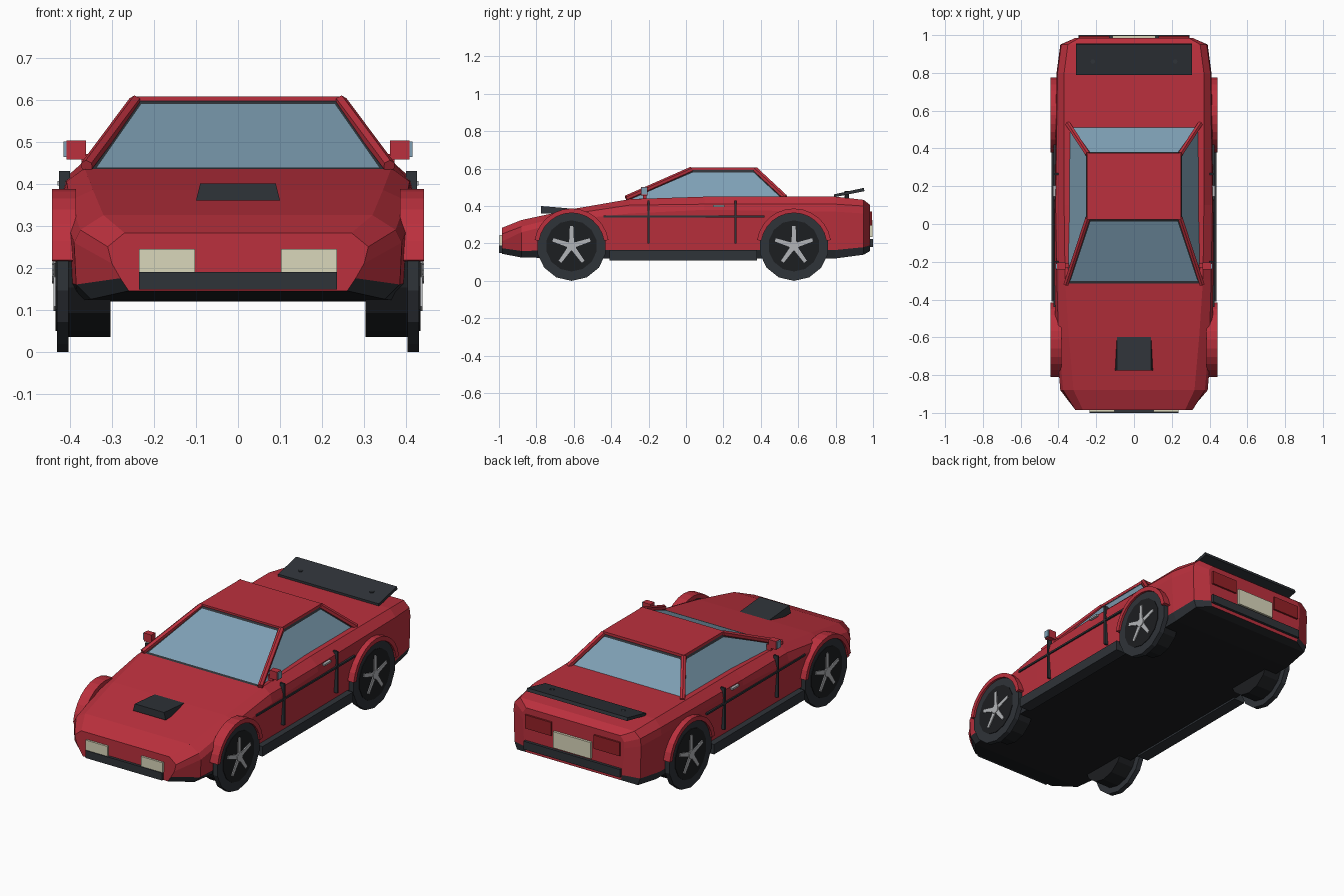
import bpy, bmesh
from math import sin, cos, pi, radians
from mathutils import Vector, Matrix

if "Cube" in bpy.data.objects:
    bpy.data.objects.remove(bpy.data.objects["Cube"])


def material(name, r, g, b):
    m = bpy.data.materials.new(name)
    m.diffuse_color = (r, g, b, 1)
    m.use_nodes = True
    m.node_tree.nodes["Principled BSDF"].inputs["Base Color"].default_value = m.diffuse_color
    return m


RED = material("red_paint", 0.50, 0.03, 0.047)
BLACK = material("black_trim", 0.028, 0.033, 0.04)
UNDER = material("underside_black", 0.012, 0.013, 0.015)
GLASS = material("window_glass", 0.21, 0.35, 0.46)
SILVER = material("silver", 0.45, 0.46, 0.48)
CREAM = material("lamp_cream", 0.70, 0.68, 0.50)
LAMP = material("tail_lamp_red", 0.30, 0.015, 0.02)


def finish(name, bm, mats, mirror=False):
    bmesh.ops.recalc_face_normals(bm, faces=bm.faces)
    mesh = bpy.data.meshes.new(name)
    bm.to_mesh(mesh)
    bm.free()
    for m in mats:
        mesh.materials.append(m)
    ob = bpy.data.objects.new(name, mesh)
    bpy.context.collection.objects.link(ob)
    if mirror:
        ob.modifiers.new("mirror", "MIRROR").use_mirror_merge = False
    return ob


def prism(name, pts, x0, x1, mat, mirror=False):
    """Extrude a (y, z) profile along x."""
    bm = bmesh.new()
    a = [bm.verts.new((x0, y, z)) for y, z in pts]
    b = [bm.verts.new((x1, y, z)) for y, z in pts]
    n = len(pts)
    bm.faces.new(a)
    bm.faces.new(b)
    for i in range(n):
        bm.faces.new((a[i], a[(i + 1) % n], b[(i + 1) % n], b[i]))
    return finish(name, bm, [mat], mirror)


def box(name, x0, x1, y0, y1, z0, z1, mat, mirror=False):
    return prism(name, [(y0, z0), (y1, z0), (y1, z1), (y0, z1)], x0, x1, mat, mirror)


def beam(name, p, q, r, mat, sides=6):
    p, q = Vector(p), Vector(q)
    d = q - p
    bm = bmesh.new()
    bmesh.ops.create_cone(bm, cap_ends=True, segments=sides, radius1=r, radius2=r, depth=d.length,
                          matrix=Matrix.Translation((p + q) / 2) @ d.to_track_quat("Z", "Y").to_matrix().to_4x4())
    return finish(name, bm, [mat], True)


def arc(cy, cz, r, n, start, end):
    return [(cy + r * cos(start + (end - start) * i / n), cz + r * sin(start + (end - start) * i / n))
            for i in range(n + 1)]


# Body shell: y, then half-section x,z for bottom, sill, waist, shoulder, deck
SECTIONS = [
    (-.985, .26, .145, .28, .175, .30, .21, .31, .25, .27, .283),
    (-.88, .35, .125, .385, .16, .39, .26, .375, .29, .32, .325),
    (-.60, .38, .12, .405, .165, .415, .33, .40, .36, .345, .385),
    (-.30, .38, .12, .405, .165, .42, .36, .408, .405, .365, .437),
    (.10, .38, .12, .405, .165, .42, .38, .415, .41, .37, .45),
    (.80, .38, .12, .40, .165, .41, .37, .405, .41, .37, .45),
    (.95, .37, .14, .385, .18, .39, .36, .385, .40, .35, .433),
    (.985, .29, .16, .30, .19, .31, .34, .31, .375, .29, .405),
]
bm = bmesh.new()
rings = []
for y, *s in SECTIONS:
    half = list(zip(s[::2], s[1::2]))
    rings.append([bm.verts.new((x, y, z)) for x, z in half + [(-x, z) for x, z in half[::-1]]])
for a, b in zip(rings, rings[1:]):
    for i in range(10):
        f = bm.faces.new((a[i], a[(i + 1) % 10], b[(i + 1) % 10], b[i]))
        f.material_index = 2 if i == 9 else 1 if i in (0, 8) else 0
bm.faces.new(rings[0])
bm.faces.new(rings[-1])
finish("body_shell", bm, [RED, BLACK, UNDER])

# Cabin: dark frustum with inset glass and a red roof
bm = bmesh.new()
base = [(-.355, -.315, .435), (.355, -.315, .435), (.35, .525, .44), (-.35, .525, .44)]
roof = [(-.245, .03, .6), (.245, .03, .6), (.245, .37, .6), (-.245, .37, .6)]
lo = [bm.verts.new(p) for p in base]
hi = [bm.verts.new(p) for p in roof]
sides = [bm.faces.new((lo[i], lo[(i + 1) % 4], hi[(i + 1) % 4], hi[i])) for i in range(4)]
bm.faces.new(hi)
bm.normal_update()
bmesh.ops.inset_individual(bm, faces=sides, thickness=.024, depth=-.003)
for f in sides:
    f.material_index = 1
finish("cabin_windows", bm, [BLACK, GLASS])
box("roof_panel", -.25, .25, .025, .375, .592, .607, RED)
beam("front_pillar", (.36, -.32, .442), (.245, .03, .596), .015, RED)
beam("rear_pillar", (.35, .53, .447), (.245, .37, .596), .015, RED)

# Wheels and arch flares
for label, cy in (("front", -.612), ("rear", .577)):
    cz = .187
    bottom = -pi / 2
    circle = lambda r, n=14: arc(cy, cz, r, n, bottom, bottom + 2 * pi)[:-1]
    prism(label + "_wheel_barrel", circle(.152), .303, .405, UNDER, True)
    prism(label + "_tyre", circle(.187), .403, .431, BLACK, True)
    prism(label + "_rim", circle(.137), .425, .434, UNDER, True)
    prism(label + "_hub", circle(.025, 10), .43, .442, SILVER, True)
    for k in range(5):
        t = pi / 2 + k * 2 * pi / 5
        d, s = Vector((cos(t), sin(t))), Vector((-sin(t), cos(t)))
        c = Vector((cy, cz))
        prism(label + "_spoke", [c + d * r + s * w for r, w in
                                 ((.015, .013), (.105, .009), (.105, -.009), (.015, -.013))],
              .43, .439, SILVER, True)
    a0, a1 = radians(9), radians(171)
    prism(label + "_arch_flare", arc(cy, cz, .200, 12, a0, a1) + arc(cy, cz, .176, 12, a1, a0),
          .385, .443, RED, True)

# Side trim: sills, door seams, handles
box("side_sill", .37, .438, -.41, .38, .11, .165, BLACK, True)
box("waist_strip", .40, .425, -.44, .42, .339, .349, BLACK, True)
for y in (-.2, .265):
    box("door_seam", .40, .426, y - .005, y + .005, .2, .43, BLACK, True)
box("door_handle", .405, .43, .145, .205, .396, .406, SILVER, True)

# Mirrors
box("mirror_stalk", .345, .372, -.23, -.21, .44, .47, RED, True)
box("mirror_housing", .362, .408, -.24, -.205, .457, .503, RED, True)
box("mirror_glass", .405, .415, -.237, -.208, .463, .5, GLASS, True)

# Bonnet scoop, tapered to the top and rear
scoop = prism("bonnet_scoop", [(-.775, .36), (-.775, .40), (-.585, .384), (-.585, .36)], -.1, .1, BLACK)
for v in scoop.data.vertices:
    if v.co.z > .37 or v.co.y > -.6:
        v.co.x *= .9

# Nose: grille and headlamps
box("front_grille", -.235, .235, -1, -.96, .148, .19, BLACK)
box("headlamp", .102, .236, -.996, -.96, .19, .245, CREAM, True)

# Tail: lamps, plate, bumper strip
box("tail_lamp", .13, .29, .96, .995, .295, .37, LAMP, True)
box("rear_plate", -.115, .115, .96, .998, .235, .325, CREAM)
box("rear_bumper_strip", -.295, .295, .96, 1, .18, .225, BLACK)

# Rear wing on two posts
prism("rear_wing", [(.79, .447), (.955, .48), (.95, .497), (.79, .462)], -.308, .308, BLACK)
beam("wing_post", (.218, .86, .43), (.218, .86, .481), .012, BLACK, 8)
